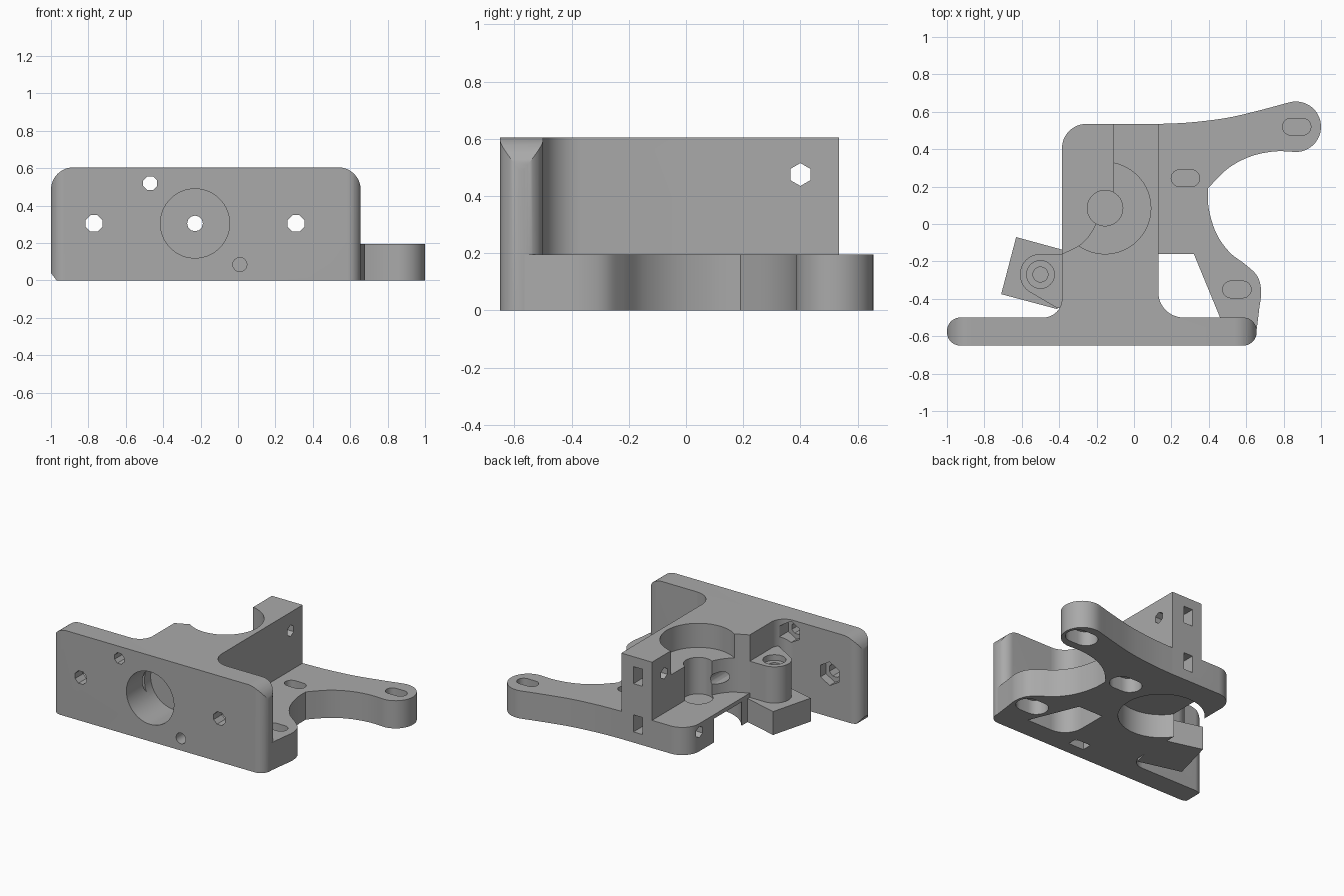
import bpy, bmesh
from math import cos, sin, pi, radians

if "Cube" in bpy.data.objects:
    bpy.data.objects.remove(bpy.data.objects["Cube"], do_unlink=True)

grey = bpy.data.materials.new("plain_grey")
grey.use_nodes = True
grey.diffuse_color = (0.4, 0.4, 0.4, 1)
grey.node_tree.nodes["Principled BSDF"].inputs["Base Color"].default_value = (0.4, 0.4, 0.4, 1)

H, BASE = 0.605, 0.195      # full height, height of the low base


def prism(name, pts, lo, hi, axis="z"):
    """Extrude a 2D outline along an axis."""
    place = {"z": lambda a, b, c: (a, b, c),
             "y": lambda a, b, c: (a, c, b),
             "x": lambda a, b, c: (c, a, b)}[axis]
    bm = bmesh.new()
    ends = [[bm.verts.new(place(a, b, c)) for a, b in pts] for c in (lo, hi)]
    n = len(pts)
    bm.faces.new(ends[0])
    bm.faces.new(ends[1])
    for i in range(n):
        j = (i + 1) % n
        bm.faces.new((ends[0][i], ends[0][j], ends[1][j], ends[1][i]))
    bmesh.ops.recalc_face_normals(bm, faces=bm.faces)
    mesh = bpy.data.meshes.new(name)
    bm.to_mesh(mesh)
    bm.free()
    mesh.materials.append(grey)
    ob = bpy.data.objects.new(name, mesh)
    bpy.context.collection.objects.link(ob)
    return ob


def arc(x, y, r, start, end, n=12):
    return [(x + r * cos(radians(start + (end - start) * i / n)),
             y + r * sin(radians(start + (end - start) * i / n))) for i in range(n + 1)]


def circle(x, y, r, n=48, turn=0):
    return [(x + r * cos(2 * pi * i / n + turn), y + r * sin(2 * pi * i / n + turn)) for i in range(n)]


def rect(x0, x1, y0, y1):
    return [(x0, y0), (x1, y0), (x1, y1), (x0, y1)]


def slot(x, y, half, r):
    return arc(x + half - r, y, r, -90, 90) + arc(x - half + r, y, r, 90, 270)


def smooth_path(pts, n=6):
    """Catmull-Rom curve through the points."""
    p = [pts[0]] + pts + [pts[-1]]
    out = []
    for a, b, c, d in zip(p, p[1:], p[2:], p[3:]):
        for k in range(n):
            t = k / n
            out.append(tuple(0.5 * (2 * b[i] + (c[i] - a[i]) * t
                       + (2 * a[i] - 5 * b[i] + 4 * c[i] - d[i]) * t * t
                       + (3 * b[i] - a[i] - 3 * c[i] + d[i]) * t ** 3) for i in (0, 1)))
    return out + [pts[-1]]


def boolean(ob, cutters, mode="DIFFERENCE"):
    for c in cutters:
        m = ob.modifiers.new("cut", "BOOLEAN")
        m.operation, m.object, m.solver = mode, c, "EXACT"
    bpy.context.view_layer.update()
    deps = bpy.context.evaluated_depsgraph_get()
    mesh = bpy.data.meshes.new_from_object(ob.evaluated_get(deps))
    ob.modifiers.clear()
    ob.data = mesh


# Front plate: plan outline crossed with elevation outline
R = 0.072
front_plate = prism("front_plate",
                    arc(-1 + R, -0.65 + R, R, 180, 270) + arc(0.656 - R, -0.65 + R, R, -90, 0)
                    + arc(0.656 - R, -0.5 - R, R, 0, 90) + arc(-1 + R, -0.5 - R, R, 90, 180), 0, H)
elevation = prism("elevation", [(-0.97, 0), (0.7, 0)]
                  + [(0.7, 0.4)] + arc(0.536, H - 0.12, 0.12, 0, 90)
                  + arc(-0.88, H - 0.12, 0.12, 90, 180) + [(-1, 0.04)], -0.8, -0.3, "y")
boolean(front_plate, [elevation], "INTERSECT")

# Main block with fillets into the plate and one rounded rear corner
main_block = prism("main_block",
                   [(0.13, 0.535)] + arc(-0.255, 0.405, 0.13, 90, 180)
                   + arc(-0.485, -0.4, 0.1, 0, -90) + arc(0.265, -0.365, 0.135, 270, 180), 0, H)

# Low motor arm with curved edges and a window beside the block
top_edge = smooth_path([(0.13, 0.535), (0.3, 0.543), (0.5, 0.568), (0.68, 0.61), (0.81, 0.645)])
inner_edge = smooth_path([(0.865, 0.385), (0.75, 0.388), (0.62, 0.36), (0.5, 0.295), (0.395, 0.19)])
lower_edge = smooth_path([(0.395, 0.19), (0.4, 0.08), (0.44, -0.05), (0.51, -0.15), (0.6, -0.22),
                          (0.66, -0.28), (0.68, -0.36), (0.67, -0.45), (0.655, -0.57)])
motor_arm = prism("motor_arm",
                  top_edge + arc(0.865, 0.52, 0.135, 105, -85, 24) + inner_edge + lower_edge[1:]
                  + [(0.5, -0.57), (0.46, -0.5), (0.32, -0.16), (0.13, -0.16)], 0, BASE)

# Tilted hinge block, round boss and the web joining it to the block
hinge_block = prism("hinge_block",
                    [(-0.63, -0.07), (-0.71, -0.375), (-0.41, -0.455), (-0.385, -0.36), (-0.385, -0.137)],
                    0, 0.165)
hinge_boss = prism("hinge_boss", circle(-0.5, -0.27, 0.11), 0.16, 0.42)
hinge_web = prism("hinge_web", [(-0.5, -0.16), (-0.385, -0.16), (-0.385, -0.45), (-0.41, -0.45),
                                (-0.555, -0.365), (-0.5, -0.27)], 0.165, 0.42)

# Drive cavities
CX, CY = -0.155, 0.085
side_opening = prism("side_opening", [(-0.11, 0.7), (-0.11, CY), (-0.2, 0.01)]
                     + smooth_path([(-0.2, 0.01), (-0.235, -0.055), (-0.29, -0.112), (-0.385, -0.16)])[1:]
                     + [(-0.6, -0.16), (-0.6, 0.7)], BASE, 0.8)
top_seat = prism("top_seat", circle(CX, CY, 0.245, 64), 0.435, 0.8)
shaft_hole = prism("shaft_hole", circle(CX, CY, 0.095), 0.178, 0.7)
bottom_seat = prism("bottom_seat", circle(CX, CY, 0.275, 64), -0.1, 0.167)

# Nozzle socket, feed hole and bolt holes running front to back
socket = prism("socket", circle(-0.23, 0.305, 0.185, 64), -0.8, -0.38, "y")
feed_hole = prism("feed_hole", circle(-0.23, 0.305, 0.042, 12), -0.5, 0.8, "y")
plate_cuts = [socket]
for x, z, r in ((-0.77, 0.305, 0.048), (0.31, 0.305, 0.048), (-0.47, 0.52, 0.04)):
    plate_cuts.append(prism("bolt_hole", circle(x, z, r, 8, pi / 8), -0.8, -0.3, "y"))
    plate_cuts.append(prism("nut_trap", circle(x, z, r + 0.035, 6, pi / 6), -0.56, -0.38, "y"))
low_bolt = prism("low_bolt", circle(0.01, 0.085, 0.038, 16), -0.8, -0.43, "y")
low_trap = prism("low_trap", rect(-0.05, 0.07, -0.56, -0.49), -0.1, 0.14)
plate_cuts += [low_bolt, low_trap]

# Cross holes and rear nut slots in the post
post_cuts = []
for z, end in ((0.475, 0.3), (0.135, 0.05)):
    post_cuts.append(prism("cross_hole", circle(0.4, z, 0.04, 6, pi / 2), -0.6, end, "x"))
    post_cuts.append(prism("nut_slot", rect(-0.035, 0.035, z - 0.06, z + 0.06), 0.34, 0.7, "y"))

# Slotted motor mounts, wider underneath
arm_cuts = []
for x, y in ((0.275, 0.245), (0.87, 0.52), (0.55, -0.35)):
    arm_cuts.append(prism("mount_slot", slot(x, y, 0.076, 0.045), 0.11, 0.4))
    arm_cuts.append(prism("mount_recess", slot(x, y, 0.112, 0.078), -0.1, 0.1))

boss_cuts = [prism("boss_recess", circle(-0.5, -0.27, 0.074), 0.38, 0.6),
             prism("boss_hole", circle(-0.5, -0.27, 0.04, 24), 0.1, 0.6)]

boolean(front_plate, plate_cuts)
boolean(main_block, [side_opening, top_seat, shaft_hole, bottom_seat, socket, feed_hole,
                     low_bolt, low_trap, plate_cuts[-4], plate_cuts[-3]] + post_cuts)
boolean(motor_arm, arm_cuts)
boolean(hinge_boss, boss_cuts)
boolean(hinge_web, boss_cuts + [socket])
boolean(hinge_block, boss_cuts[1:] + [bottom_seat])

# Remove cutters, shade the finished parts
parts = [front_plate, main_block, motor_arm, hinge_block, hinge_boss, hinge_web]
helpers = ([elevation, side_opening, top_seat, shaft_hole, bottom_seat, feed_hole]
           + plate_cuts + post_cuts + arm_cuts + boss_cuts)
for ob in helpers:
    bpy.data.objects.remove(ob, do_unlink=True)
bpy.ops.object.select_all(action="DESELECT")
for ob in parts:
    ob.select_set(True)
bpy.context.view_layer.objects.active = main_block
bpy.ops.object.shade_smooth_by_angle(angle=radians(30))
